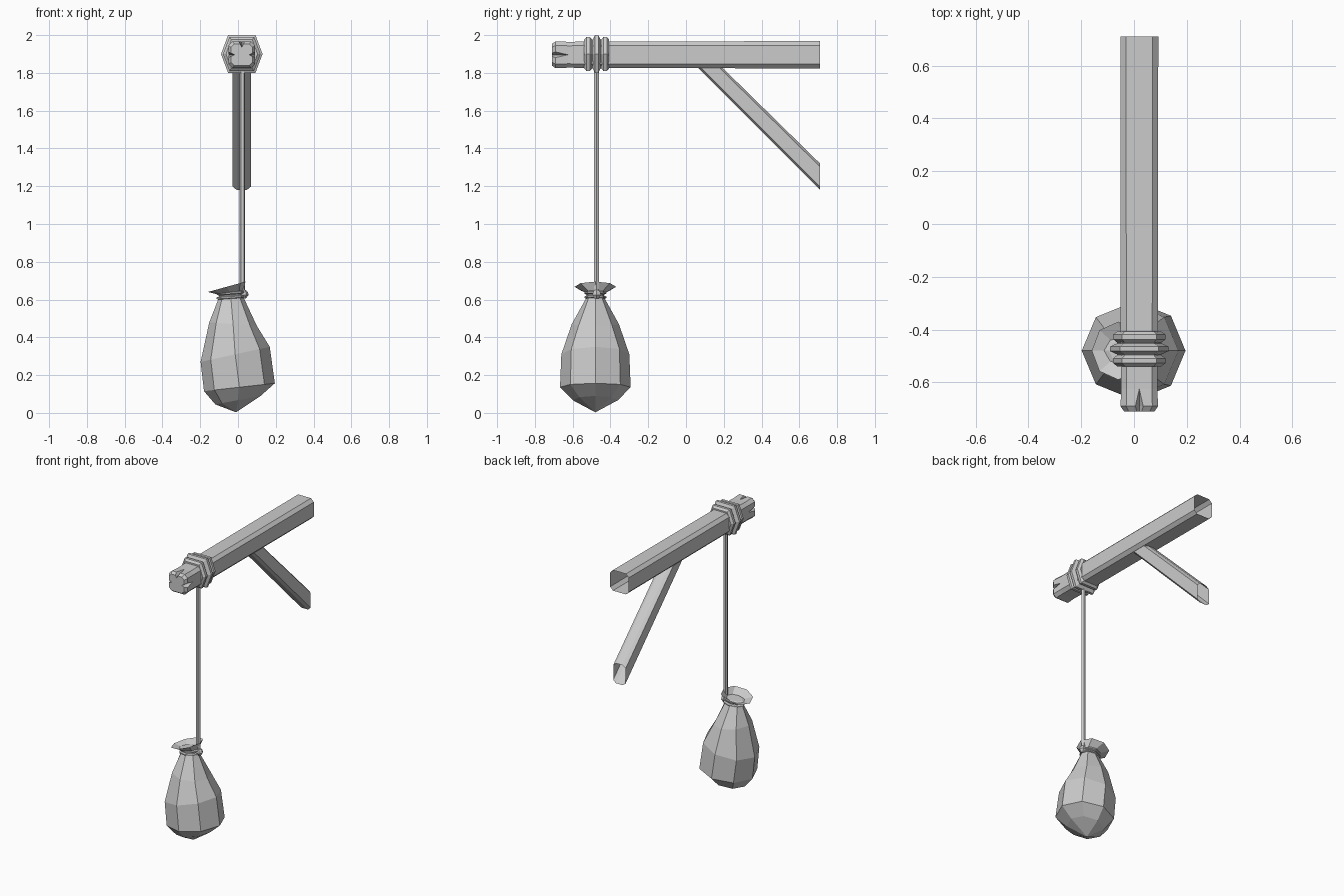
import bpy, bmesh
from math import cos, sin, tau
from mathutils import Vector

cube = bpy.data.objects.get("Cube")
if cube:
    bpy.data.objects.remove(cube, do_unlink=True)

grey = bpy.data.materials.new("plain grey")
grey.use_nodes = True
grey.diffuse_color = (0.6, 0.6, 0.6, 1)
shader = next(n for n in grey.node_tree.nodes if n.type == 'BSDF_PRINCIPLED')
shader.inputs["Base Color"].default_value = grey.diffuse_color


def loft(name, rings, cap_start=False, cap_end=False):
    """Skin equal-length rings of points into a flat-shaded object."""
    bm = bmesh.new()
    loops = [[bm.verts.new(p) for p in ring] for ring in rings]
    for lower, upper in zip(loops, loops[1:]):
        n = len(lower)
        for i in range(n):
            j = (i + 1) % n
            bm.faces.new((lower[i], lower[j], upper[j], upper[i]))
    if cap_start:
        bm.faces.new(loops[0][::-1])
    if cap_end:
        bm.faces.new(loops[-1])
    bmesh.ops.remove_doubles(bm, verts=bm.verts, dist=0.0005)
    bmesh.ops.recalc_face_normals(bm, faces=bm.faces)
    mesh = bpy.data.meshes.new(name)
    bm.to_mesh(mesh)
    bm.free()
    mesh.materials.append(grey)
    obj = bpy.data.objects.new(name, mesh)
    bpy.context.collection.objects.link(obj)
    return obj


BEAM_X, BEAM_Z, ROPE_Y = 0.02, 1.896, -0.473


# Beam: chamfered square shell, open at the back, split at the front end
def beam_ring(y, size=1.0, width=0.0, depth=0.0):
    h, c = 0.072 * size, 0.022 * size
    points = []
    for side in range(4):
        d = 0 if side == 2 else depth
        for u, v in ((c - h, h), (-width, h), (0, h - d), (width, h), (h - c, h)):
            for _ in range(side):
                u, v = v, -u
            points.append(Vector((BEAM_X + u, y, BEAM_Z + v)))
    return points


loft("beam", [beam_ring(0.71), beam_ring(-0.45, 0.98), beam_ring(-0.625, 0.95),
              beam_ring(-0.69, 0.99, 0.015, 0.03),
              beam_ring(-0.71, 0.8, 0.009, 0.018)], cap_end=True)


# Brace: chamfered strut, flat under the beam and cut upright at the back
section = [(-1, -.75), (-.55, -1), (.55, -1), (1, -.75),
           (1, .75), (.55, 1), (-.55, 1), (-1, .75)]
loft("brace", [
    [(BEAM_X + u * 0.048, 0.115 + v * 0.065, 1.84) for u, v in section],
    [(BEAM_X + u * 0.048, 0.71, 1.25 + v * 0.07) for u, v in section]])


# Rope wrapped three times round the beam
hexagon = [(-1, 0), (-.66, 1), (.66, 1), (1, 0), (.66, -1), (-.66, -1)]


def wrap_ring(y, size):
    return [(BEAM_X + u * 0.11 * size, y, 1.9 + v * 0.1 * size) for u, v in hexagon]


wraps = []
for offset, size in ((-0.045, 0.9), (0, 1), (0.045, 0.9)):
    y = ROPE_Y + offset
    wraps += [wrap_ring(y - 0.021, 0.76), wrap_ring(y - 0.009, size),
              wrap_ring(y + 0.009, size), wrap_ring(y + 0.021, 0.76)]
loft("rope_wraps", wraps, True, True)


def round_ring(x, y, z, radius, sides=6):
    return [(x + radius * cos(tau * i / sides), y + radius * sin(tau * i / sides), z)
            for i in range(sides)]


# Hanging rope and its knot
loft("hanging_rope", [round_ring(0.023, ROPE_Y, z, 0.015) for z in (0.62, 1.83)], True, True)
loft("knot", [round_ring(0.03, ROPE_Y, z, r)
              for z, r in ((0.605, 0.012), (0.625, 0.026), (0.64, 0.022), (0.65, 0.012))],
     True, True)


# Sack: tilted octagonal rings given by left and right ends and half depth
def sack_ring(x0, z0, x1, z1, depth, y=-0.48, sides=8):
    ring = []
    for i in range(sides):
        c, s = cos(tau * i / sides), sin(tau * i / sides)
        t = (1 + c) / 2
        ring.append((x0 + (x1 - x0) * t, y + depth * s, z0 + (z1 - z0) * t))
    return ring


loft("sack", [sack_ring(*r) for r in (
    (-0.01, 0.003, -0.01, 0.003, 0),
    (-0.12, 0.045, 0.12, 0.09, 0.12),
    (-0.18, 0.115, 0.195, 0.157, 0.187),
    (-0.198, 0.27, 0.168, 0.35, 0.18),
    (-0.152, 0.48, 0.10, 0.46, 0.125),
    (-0.105, 0.60, 0.03, 0.61, 0.05),
    (-0.10, 0.625, 0.025, 0.64, 0.045),
    (-0.16, 0.64, 0.04, 0.695, 0.11),
    (-0.09, 0.63, 0.01, 0.645, 0.04),
    (-0.04, 0.62, -0.04, 0.62, 0))])


# Cord tied twice round the neck
for name, z in (("lower_neck_cord", 0.607), ("upper_neck_cord", 0.63)):
    loft(name, [sack_ring(-0.105 - g, z + dz, 0.03 + g, z + 0.01 + dz, 0.05 + g)
                for g, dz in ((-0.008, -0.011), (0.008, -0.004),
                              (0.008, 0.004), (-0.008, 0.011))], True, True)
